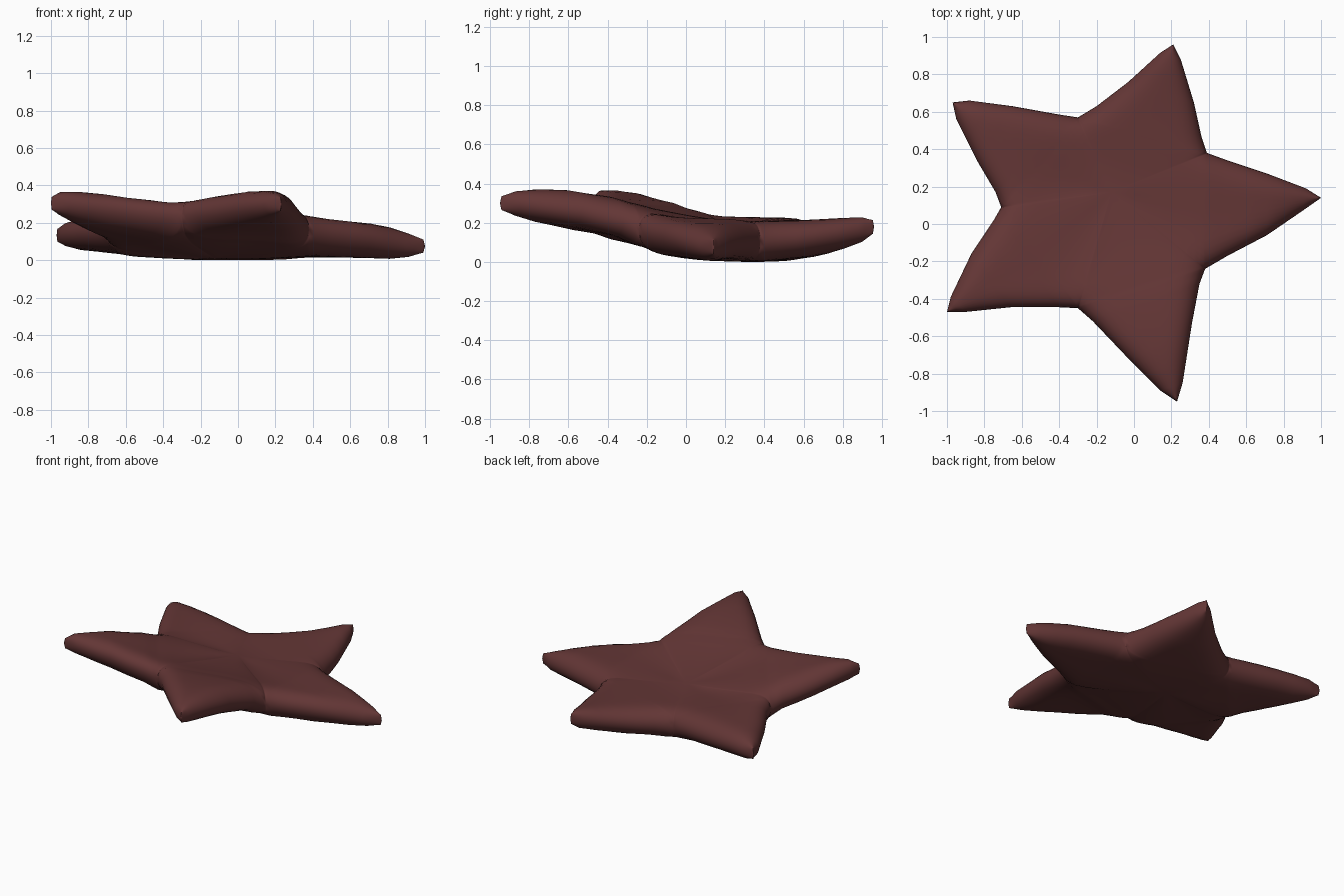
import bpy, bmesh, math
from mathutils import Vector

if "Cube" in bpy.data.objects:
    bpy.data.objects.remove(bpy.data.objects["Cube"])

# Star outline: per arm, clockwise edge and counter-clockwise edge from valley to tip
ARMS = [
    ([(.38, -.24), (.5, -.17), (.71, -.06), (.90, .07), (1, .14)],
     [(.39, .38), (.5, .34), (.71, .27), (.92, .19), (1, .14)]),
    ([(.39, .38), (.36, .47), (.32, .65), (.25, .88), (.21, .96)],
     [(-.30, .57), (-.2, .63), (-.03, .76), (.14, .915), (.21, .96)]),
    ([(-.30, .57), (-.40, .585), (-.65, .63), (-.88, .66), (-.97, .65)],
     [(-.71, .09), (-.74, .17), (-.84, .34), (-.95, .56), (-.97, .65)]),
    ([(-.71, .09), (-.75, .02), (-.87, -.16), (-.98, -.39), (-1, -.47)],
     [(-.30, -.45), (-.4, -.445), (-.66, -.445), (-.9, -.47), (-1, -.47)]),
    ([(-.30, -.45), (-.22, -.52), (-.02, -.73), (.14, -.89), (.23, -.95)],
     [(.38, -.24), (.35, -.32), (.31, -.53), (.26, -.85), (.23, -.95)]),
]
# Mid-surface height along each arm, and at the valleys between arms
SPINE_Z = [(.13, .125, .113, .09, .085), (.118, .122, .135, .175, .19),
           (.128, .135, .148, .147, .143), (.2, .22, .27, .312, .315),
           (.225, .245, .285, .308, .31)]
VALLEY_Z = [.175, .118, .115, .17, .25]    # valley clockwise of each arm
HALF = (.102, .099, .092, .076, .07)       # half thickness along an arm
CENTER, CENTER_Z = Vector((-.12, .17)), .108
US = [math.sin(math.radians(a)) for a in range(-90, 91, 10)]
SEGMENTS = [(Vector(a), Vector(b)) for arm in ARMS for e in arm for a, b in zip(e, e[1:])]


def sample(values, k):
    """Linear sample of a station list at fractional index k."""
    i = min(int(k), len(values) - 2)
    f = k - i
    a, b = values[i], values[i + 1]
    if isinstance(a, tuple):
        return Vector(a).lerp(Vector(b), f)
    return a + (b - a) * f


def rim_distance(p):
    """Distance from p to the star outline."""
    best = 9
    for a, b in SEGMENTS:
        d = b - a
        t = max(0, min(1, (p - a).dot(d) / d.length_squared))
        best = min(best, (p - a - d * t).length)
    return best


def edge_round(d, r):
    return math.sqrt(max(0, 1 - (1 - min(d / r, 1)) ** 2)) if r > 1e-6 else 0


def arm_row(n, k):
    """Points (xy, mid height, half thickness) across arm n at station k."""
    right, left = sample(ARMS[n][0], k), sample(ARMS[n][1], k)
    half = sample(HALF, k) * (1 - .36 * max(0, k - 2.5))
    fade = max(0, 1 - k / 3)
    pts = [right.lerp(left, (u + 1) / 2) for u in US]
    ds = [rim_distance(p) for p in pts]
    r = min(.11, max(ds))
    row = []
    for u, p, d in zip(US, pts, ds):
        vz = VALLEY_Z[n] if u < 0 else VALLEY_Z[(n + 1) % 5]
        z = sample(SPINE_Z[n], k) + (vz - SPINE_Z[n][0]) * u * abs(u) * fade * (1 if u > 0 else -1)
        row.append((p, z, half * edge_round(d, r)))
    return row


def body_row(n, t):
    """Points between the centre (t=0) and the base of arm n (t=1)."""
    row = []
    for p, z, h in arm_row(n, 0):
        q = CENTER.lerp(p, t)
        row.append((q, CENTER_Z + (z - CENTER_Z) * t,
                    HALF[0] * edge_round(rim_distance(q), .11)))
    return row


bm = bmesh.new()
for n in range(5):
    rows = [body_row(n, t) for t in (0, .25, .5, .7, .8, .88, .94, .98)]
    rows += [arm_row(n, k) for k in (0, .2, .5, 1, 1.5, 2, 2.5, 3, 3.4, 3.7, 3.9, 4)]
    for side in (1, -1):
        grid = [[bm.verts.new((p.x, p.y, z + side * h)) for p, z, h in r] for r in rows]
        for a, b in zip(grid, grid[1:]):
            for i in range(len(US) - 1):
                q = (a[i], a[i + 1], b[i + 1], b[i])
                bm.faces.new(q if side < 0 else q[::-1])
bmesh.ops.remove_doubles(bm, verts=bm.verts, dist=.0005)
bmesh.ops.recalc_face_normals(bm, faces=bm.faces)

# Soften the seams between arms, then rest the body on the ground
inner = [v for v in bm.verts if (v.co.xy - CENTER).length < .75]
for _ in range(5):
    bmesh.ops.smooth_vert(bm, verts=inner, factor=.4, use_axis_z=True)
low = min(v.co.z for v in bm.verts)
for v in bm.verts:
    v.co.z -= low
for f in bm.faces:
    f.smooth = True

mesh = bpy.data.meshes.new("starfish_body")
bm.to_mesh(mesh)
bm.free()
obj = bpy.data.objects.new("starfish_body", mesh)
bpy.context.collection.objects.link(obj)

mat = bpy.data.materials.new("dull red brown")
mat.diffuse_color = (.125, .037, .036, 1)
mat.use_nodes = True
mat.node_tree.nodes["Principled BSDF"].inputs["Base Color"].default_value = mat.diffuse_color
mesh.materials.append(mat)
